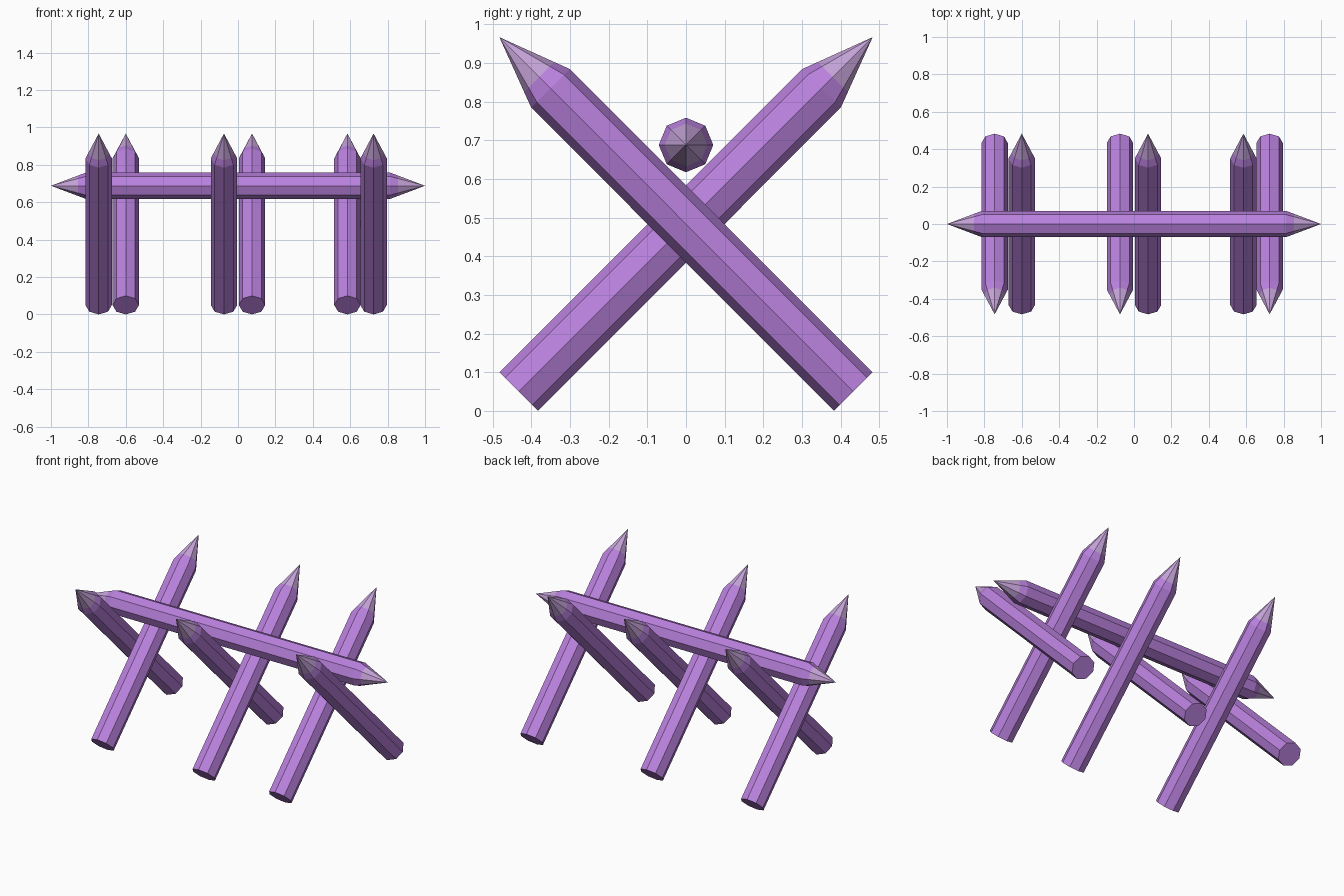
import bpy, bmesh, math
from mathutils import Matrix, Vector

if "Cube" in bpy.data.objects:
    bpy.data.objects.remove(bpy.data.objects["Cube"])

R = 0.0705      # stake radius
TIP = 0.187     # length of sharpened end


def material(name, rgb):
    m = bpy.data.materials.new(name)
    m.diffuse_color = (*rgb, 1)
    m.use_nodes = True
    m.node_tree.nodes["Principled BSDF"].inputs["Base Color"].default_value = m.diffuse_color
    return m


WOOD = material("purple_wood", (0.49, 0.22, 0.73))
CUT = material("pale_cut_wood", (0.55, 0.36, 0.68))


def stake(name, start, end, both_ends=False):
    """Eight-sided log from start to end, sharpened at the end (or at both)."""
    start, end = Vector(start), Vector(end)
    length = (end - start).length
    # (distance along axis, radius); radius 0 is a point
    profile = [(length - TIP, R), (length - TIP * 0.78, R * 0.78), (length, 0)]
    if both_ends:
        profile = [(length - d, r) for d, r in reversed(profile)] + profile
    else:
        profile = [(0, R)] + profile

    bm = bmesh.new()
    rings = []
    for d, r in profile:
        n = 8 if r else 1
        rings.append([bm.verts.new((r * math.cos(i * math.tau / 8),
                                    r * math.sin(i * math.tau / 8), d)) for i in range(n)])
    for a, b in zip(rings, rings[1:]):
        for i in range(8):
            j = (i + 1) % 8
            if len(a) == 1:
                f = bm.faces.new((a[0], b[j], b[i]))
            elif len(b) == 1:
                f = bm.faces.new((a[i], a[j], b[0]))
            else:
                f = bm.faces.new((a[i], a[j], b[j], b[i]))
            f.material_index = 1 if 1 in (len(a), len(b)) else 0
    if not both_ends:
        bm.faces.new(rings[0][::-1])
    bmesh.ops.recalc_face_normals(bm, faces=bm.faces)

    # aim local z along the stake, keeping a ridge on the axes
    w = (end - start).normalized()
    u = Vector((0, 1, 0)) if both_ends else Vector((1, 0, 0))
    v = w.cross(u)
    rot = Matrix((u, v, w)).transposed().to_4x4()
    bm.transform(Matrix.Translation(start) @ rot)

    me = bpy.data.meshes.new(name)
    bm.to_mesh(me)
    bm.free()
    me.materials.append(WOOD)
    me.materials.append(CUT)
    bpy.context.collection.objects.link(bpy.data.objects.new(name, me))


# Horizontal rail, pointed at both ends
stake("rail", (-1, 0, 0.688), (1, 0, 0.688), both_ends=True)

# Crossed pairs: x of the stake pointing forward, x of the one pointing back
pairs = {"left": (-0.745, -0.6), "middle": (-0.075, 0.075), "right": (0.725, 0.585)}
for side, (x_front, x_back) in pairs.items():
    for way, x, s in (("front", x_front, -1), ("back", x_back, 1)):
        stake(f"{side}_{way}_stake", (x, -s * 0.433, 0.05), (x, s * 0.483, 0.967))
